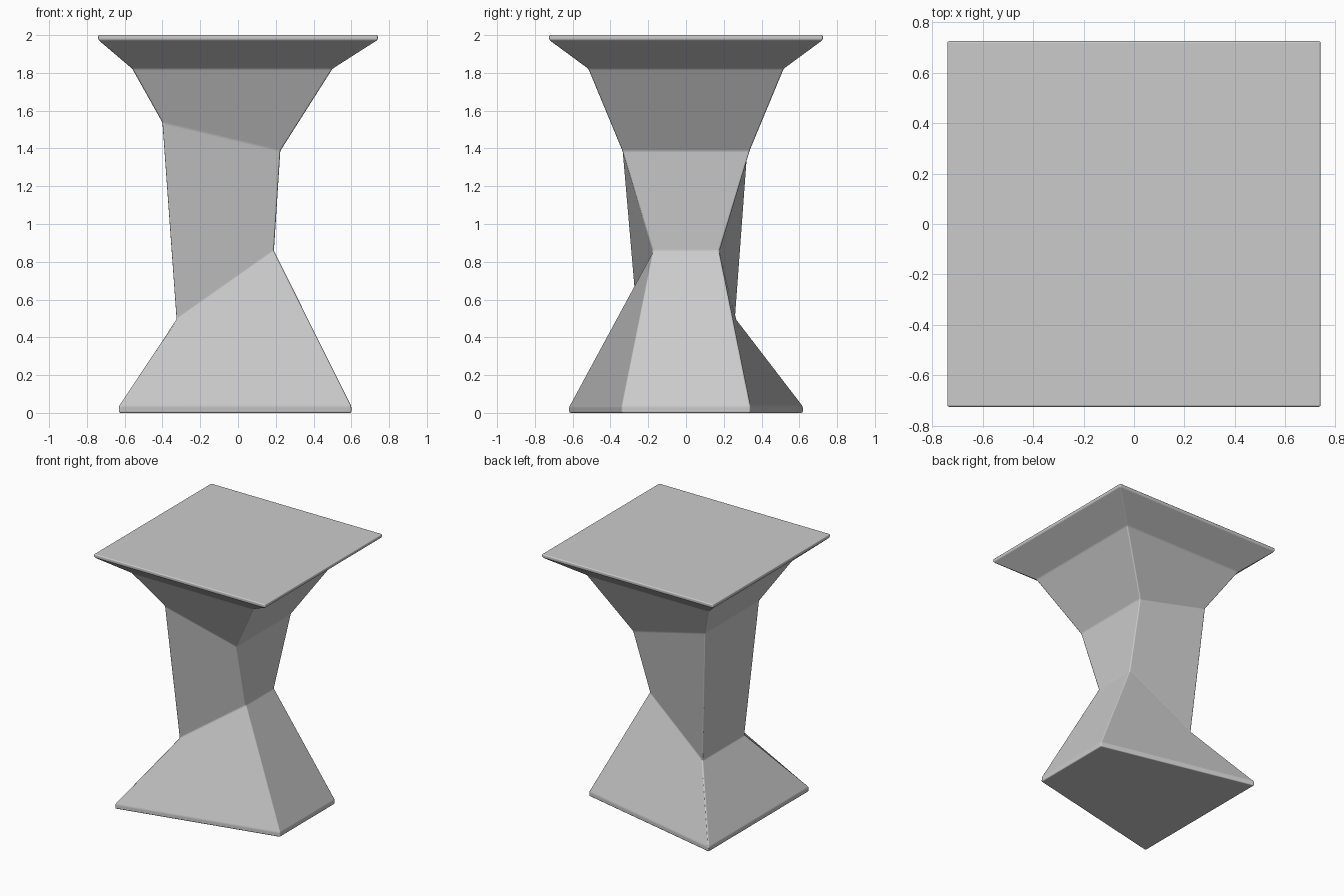
import bpy, bmesh

if "Cube" in bpy.data.objects:
    bpy.data.objects.remove(bpy.data.objects["Cube"])

# Each ring: left x, left half depth, left z, right x, right half depth, right z
RINGS = [
    (-0.63, 0.62, 0.0, 0.60, 0.34, 0.0),         # foot underside
    (-0.63, 0.62, 0.035, 0.60, 0.34, 0.035),     # foot rim
    (-0.325, 0.26, 0.495, 0.19, 0.175, 0.858),   # slanted lower waist
    (-0.40, 0.335, 1.537, 0.224, 0.337, 1.387),  # slanted upper waist
    (-0.56, 0.517, 1.822, 0.50, 0.517, 1.822),   # flare
    (-0.74, 0.725, 1.975, 0.74, 0.725, 1.975),   # seat rim
    (-0.74, 0.725, 2.0, 0.74, 0.725, 2.0),       # seat top
]

# Loft the faceted stool body through the rings
bm = bmesh.new()
loops = []
for lx, ly, lz, rx, ry, rz in RINGS:
    corners = [(lx, -ly, lz), (rx, -ry, rz), (rx, ry, rz), (lx, ly, lz)]
    loops.append([bm.verts.new(c) for c in corners])
for a, b in zip(loops, loops[1:]):
    for i in range(4):
        j = (i + 1) % 4
        bm.faces.new((a[i], a[j], b[j], b[i]))
bm.faces.new(loops[0][::-1])
bm.faces.new(loops[-1])
bmesh.ops.recalc_face_normals(bm, faces=bm.faces)

mesh = bpy.data.meshes.new("faceted_stool")
bm.to_mesh(mesh)
bm.free()
stool = bpy.data.objects.new("faceted_stool", mesh)
bpy.context.collection.objects.link(stool)

# Slightly softened edges
bpy.context.view_layer.objects.active = stool
stool.select_set(True)
bpy.ops.object.shade_smooth()
bevel = stool.modifiers.new("soft_edges", 'BEVEL')
bevel.width = 0.008
bevel.segments = 3
bevel.limit_method = 'ANGLE'
bevel.angle_limit = 0.15
bevel.harden_normals = True
